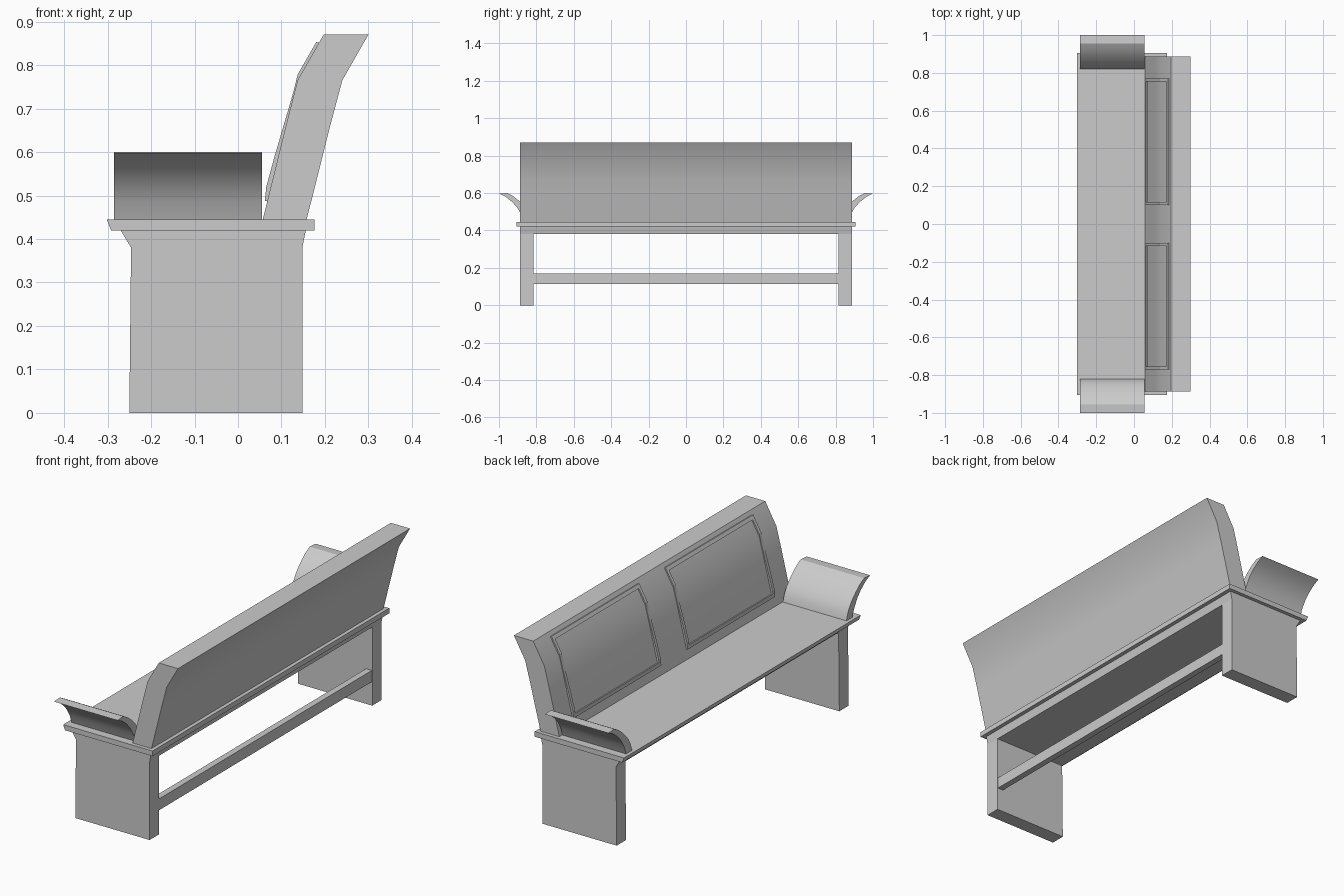
import bpy, bmesh, math

if "Cube" in bpy.data.objects:
    bpy.data.objects.remove(bpy.data.objects["Cube"])


def obj_from(name, bm, smooth=None):
    bmesh.ops.recalc_face_normals(bm, faces=bm.faces)
    me = bpy.data.meshes.new(name)
    bm.to_mesh(me)
    bm.free()
    ob = bpy.data.objects.new(name, me)
    bpy.context.collection.objects.link(ob)
    if smooth:
        bpy.ops.object.select_all(action='DESELECT')
        ob.select_set(True)
        bpy.context.view_layer.objects.active = ob
        bpy.ops.object.shade_smooth_by_angle(angle=math.radians(smooth))
    return ob


def prism(name, pts, a, b, axis='Y', smooth=None):
    """Extrude a closed profile from a to b; profile is (x,z) for Y, (y,z) for X."""
    bm = bmesh.new()
    place = (lambda p, t: (p[0], t, p[1])) if axis == 'Y' else (lambda p, t: (t, p[0], p[1]))
    f = bm.faces.new([bm.verts.new(place(p, a)) for p in pts])
    ext = bmesh.ops.extrude_face_region(bm, geom=[f])
    d = (0, b - a, 0) if axis == 'Y' else (b - a, 0, 0)
    verts = [g for g in ext['geom'] if isinstance(g, bmesh.types.BMVert)]
    bmesh.ops.translate(bm, verts=verts, vec=d)
    return obj_from(name, bm, smooth)


# seat board with undercut front edge
prism("seat", [(-0.292, 0.42), (0.176, 0.42), (0.176, 0.445), (-0.302, 0.445)], -0.905, 0.905)

# slab legs, flared below the seat
leg = [(-0.25, 0), (0.148, 0), (0.148, 0.38), (0.156, 0.42), (-0.27, 0.42), (-0.246, 0.38)]
for side, s in (("left", -1), ("right", 1)):
    prism(side + "_leg", leg, s * 0.815, s * 0.887)

# apron under the seat and low rear stretcher
prism("apron", leg[2:], -0.815, 0.815)
prism("stretcher", [(0.115, 0.115), (0.146, 0.115), (0.146, 0.17), (0.115, 0.17)], -0.815, 0.815)

# leaning backrest with swept top
prism("backrest", [(0.057, 0.445), (0.158, 0.445), (0.212, 0.66), (0.24, 0.765), (0.30, 0.87),
                   (0.197, 0.87), (0.137, 0.765), (0.110, 0.66)], -0.887, 0.887, smooth=32)

# flared arm rests
arm = [(0.82, 0.445), (0.828, 0.475), (0.844, 0.505), (0.866, 0.532), (0.892, 0.558),
       (0.922, 0.582), (0.955, 0.60), (1.0, 0.597), (0.965, 0.58), (0.93, 0.553),
       (0.902, 0.522), (0.88, 0.485), (0.865, 0.445)]
for side, s in (("left", -1), ("right", 1)):
    prism(side + "_arm", [(s * y, z) for y, z in arm], -0.285, 0.055, 'X', smooth=30)

# raised picture-frame mouldings on the backrest front
front = [(0.062, 0.488), (0.065, 0.52), (0.084, 0.59), (0.128, 0.74), (0.137, 0.778), (0.18, 0.853)]
rear = [(x + 0.016, z - 0.004) for x, z in front]
W = 0.016
for side, s in (("left", -1), ("right", 1)):
    for tag, y in (("inner", 0.10), ("outer", 0.755)):
        prism(f"{side}_panel_{tag}_rail", front + rear[::-1], s * y, s * (y + W))
    prism(side + "_panel_bottom_rail", [(0.062, 0.488), (0.0635, 0.506), (0.08, 0.502), (0.078, 0.484)],
          s * 0.1, s * 0.771)
    prism(side + "_panel_top_rail", [(0.171, 0.837), (0.18, 0.853), (0.196, 0.849), (0.187, 0.833)],
          s * 0.1, s * 0.771)
